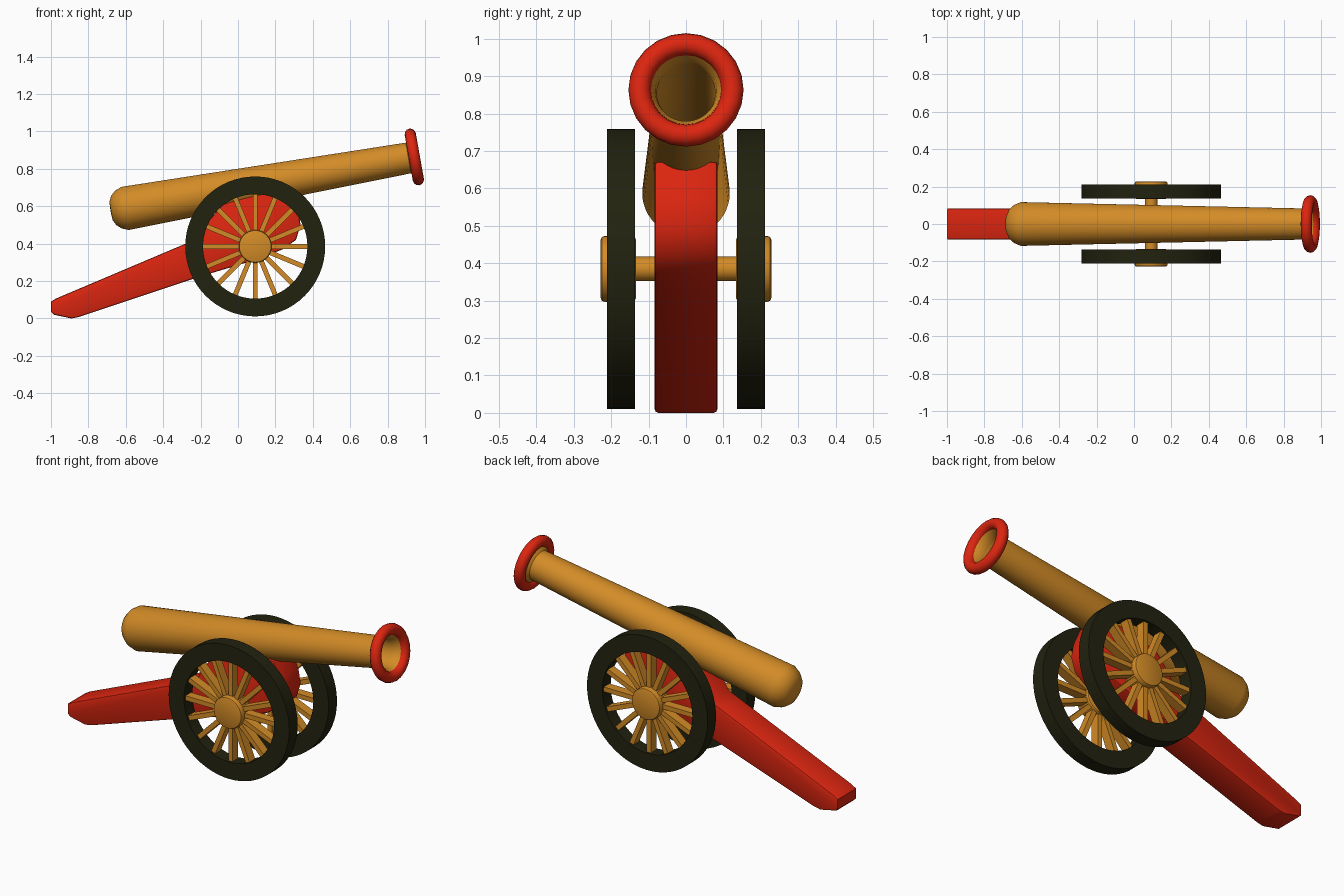
import bpy, bmesh, math
from mathutils import Matrix, Vector

cube = bpy.data.objects.get("Cube")
if cube:
    bpy.data.objects.remove(cube, do_unlink=True)


def material(name, rgb):
    m = bpy.data.materials.new(name)
    m.use_nodes = True
    m.diffuse_color = (*rgb, 1)
    m.node_tree.nodes["Principled BSDF"].inputs["Base Color"].default_value = (*rgb, 1)
    return m


RED = material("red paint", (0.72, 0.019, 0.005))
BRASS = material("orange brass", (0.65, 0.26, 0.02))
DARK = material("dark tyre", (0.016, 0.016, 0.005))


def finish(name, bm, mat, matrix=Matrix(), angle=35):
    bmesh.ops.recalc_face_normals(bm, faces=bm.faces)
    me = bpy.data.meshes.new(name)
    bm.to_mesh(me)
    bm.free()
    me.transform(matrix)
    me.materials.append(mat)
    ob = bpy.data.objects.new(name, me)
    bpy.context.collection.objects.link(ob)
    bpy.ops.object.select_all(action='DESELECT')
    ob.select_set(True)
    bpy.context.view_layer.objects.active = ob
    bpy.ops.object.shade_smooth_by_angle(angle=math.radians(angle))
    return ob


def lathe(name, profile, mat, matrix, segments=48, closed=False):
    """Turn a (radius, height) profile around the local z axis."""
    bm = bmesh.new()
    vs = [bm.verts.new((r, 0, h)) for r, h in profile]
    edges = [bm.edges.new(p) for p in zip(vs, vs[1:])]
    if closed:
        edges.append(bm.edges.new((vs[-1], vs[0])))
    bmesh.ops.spin(bm, geom=vs + edges, cent=(0, 0, 0), axis=(0, 0, 1),
                   angle=math.tau, steps=segments)
    bmesh.ops.remove_doubles(bm, verts=bm.verts, dist=1e-5)
    return finish(name, bm, mat, matrix)


# Barrel with rounded breech and open bore
tilt = Matrix.Translation((-0.61, 0, 0.587)) @ Matrix.Rotation(math.radians(79.9), 4, 'Y')
lathe("barrel", [(0, -0.073), (0.05, -0.07), (0.08, -0.055), (0.102, -0.03), (0.117, 0.005),
                 (0.083, 1.545), (0.105, 1.565), (0.1, 1.585), (0.082, 1.56),
                 (0.078, 1.53), (0.078, 0.6), (0, 0.6)], BRASS, tilt)

# Muzzle ring
ring = [(0.124 + 0.03 * math.cos(a), 1.577 + 0.03 * math.sin(a))
        for a in (math.tau * i / 12 for i in range(12))]
lathe("muzzle_ring", ring, RED, tilt, 24, True)

# Carriage: side outline given thickness, with softened edges
outline = [(-1, 0.09), (-1, 0.035), (-0.985, 0.02), (-0.89, 0), (-0.85, 0.008),
           (-0.2, 0.225), (0.1, 0.315), (0.24, 0.37), (0.31, 0.42), (0.335, 0.5),
           (0.32, 0.58), (0.28, 0.67), (0.1, 0.675), (-0.08, 0.61), (-0.15, 0.53),
           (-0.21, 0.43), (-0.28, 0.4), (-0.97, 0.108)]
bm = bmesh.new()
side = bm.faces.new([bm.verts.new((x, -0.084, z)) for x, z in outline])
ext = bmesh.ops.extrude_face_region(bm, geom=[side])
bmesh.ops.translate(bm, vec=(0, 0.168, 0),
                    verts=[g for g in ext["geom"] if isinstance(g, bmesh.types.BMVert)])
rims = [e for e in bm.edges if abs(e.verts[0].co.y - e.verts[1].co.y) < 0.01]
bmesh.ops.bevel(bm, geom=rims, offset=0.01, segments=2, affect='EDGES', profile=0.5)
finish("carriage", bm, RED)

# Axle
HUB = Vector((0.092, 0, 0.385))
across = Matrix.Rotation(math.radians(90), 4, 'X')
lathe("axle", [(0, -0.15), (0.033, -0.15), (0.033, 0.15), (0, 0.15)],
      BRASS, Matrix.Translation(HUB) @ across, 24)

# Wheels: tyre, hub and spokes on each side
for label, s in (("left", 1), ("right", -1)):
    place = Matrix.Translation(HUB + Vector((0, s * 0.174, 0))) @ across
    lathe(label + "_tyre", [(0.279, -0.037), (0.374, -0.037), (0.374, 0.037), (0.279, 0.037)],
          DARK, place, 64, True)
    place_hub = Matrix.Translation(HUB + Vector((0, s * 0.181, 0))) @ across
    lathe(label + "_hub", [(0, -0.047), (0.078, -0.047), (0.085, -0.044), (0.088, -0.037),
                           (0.088, 0.037), (0.085, 0.044), (0.078, 0.047), (0, 0.047)],
          BRASS, place_hub, 32)
    bm = bmesh.new()
    for i in range(16):
        bmesh.ops.create_cube(bm, size=1, matrix=Matrix.Rotation(math.tau * i / 16, 4, 'Z')
                              @ Matrix.Translation((0.18, 0, 0))
                              @ Matrix.Diagonal((0.22, 0.026, 0.05, 1)))
    finish(label + "_spokes", bm, BRASS, place)
